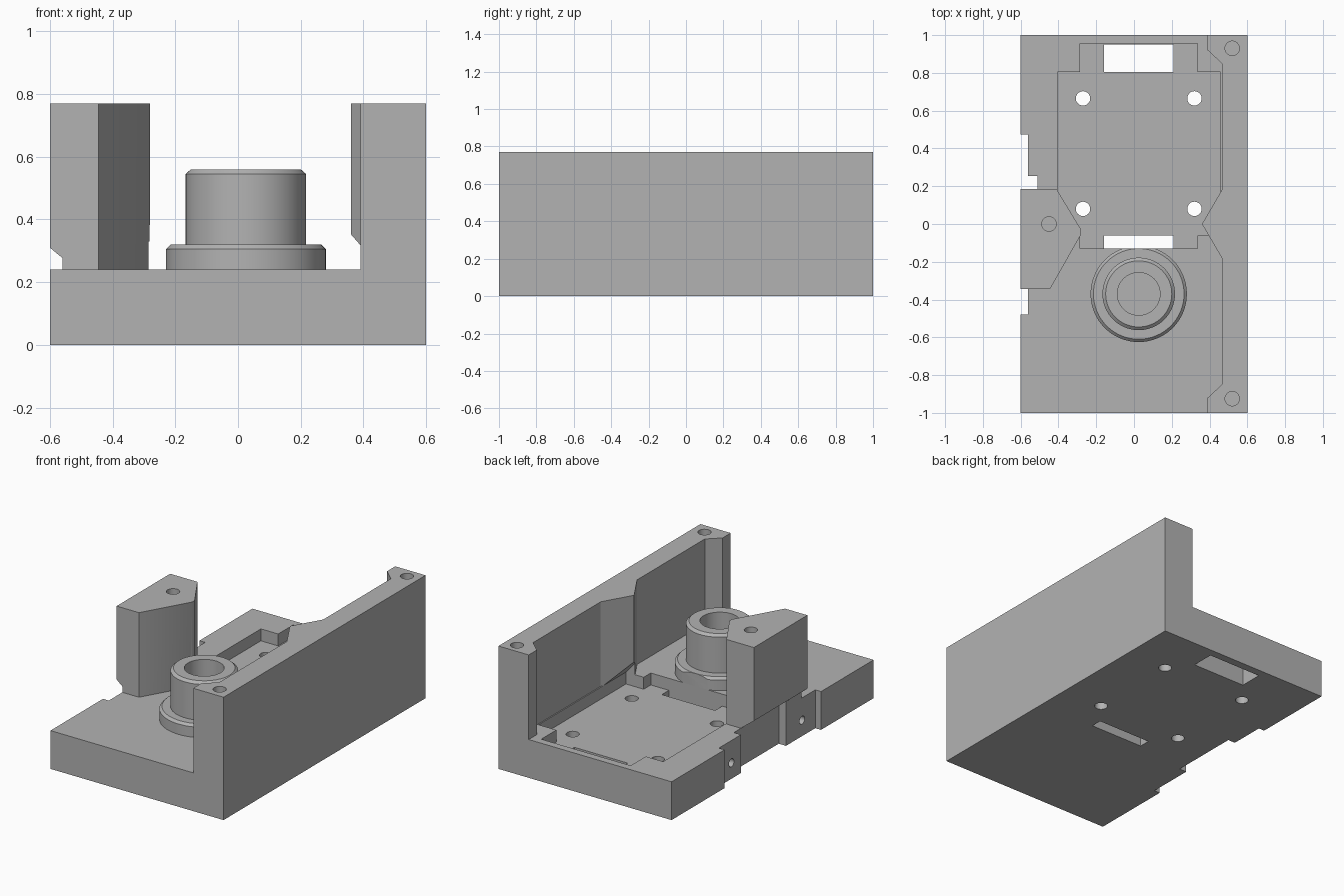
import bpy
import bmesh
import math
from mathutils import Matrix, Vector

cube = bpy.data.objects.get("Cube")
if cube:
    bpy.data.objects.remove(cube)

grey = bpy.data.materials.new("plain grey")
grey.use_nodes = True
colour = (0.45, 0.45, 0.45, 1)
grey.diffuse_color = colour
grey.node_tree.nodes["Principled BSDF"].inputs["Base Color"].default_value = colour


def finish(bm, name):
    bmesh.ops.recalc_face_normals(bm, faces=bm.faces)
    mesh = bpy.data.meshes.new(name)
    bm.to_mesh(mesh)
    bm.free()
    mesh.materials.append(grey)
    obj = bpy.data.objects.new(name, mesh)
    bpy.context.collection.objects.link(obj)
    return obj


def extrude(name, points, vector):
    """Solid made by sweeping a closed 3D outline along a vector."""
    bm = bmesh.new()
    face = bm.faces.new([bm.verts.new(p) for p in points])
    result = bmesh.ops.extrude_face_region(bm, geom=[face], use_keep_orig=True)
    verts = [v for v in result["geom"] if isinstance(v, bmesh.types.BMVert)]
    bmesh.ops.translate(bm, verts=verts, vec=vector)
    return finish(bm, name)


def prism(name, outline, low, high):
    return extrude(name, [(x, y, low) for x, y in outline], (0, 0, high - low))


def box(name, x1, x2, y1, y2, z1, z2):
    return prism(name, [(x1, y1), (x2, y1), (x2, y2), (x1, y2)], z1, z2)


def section(name, profile, y1, y2):
    return extrude(name, [(x, y1, z) for x, z in profile], (0, y2 - y1, 0))


def rod(name, centre, radius, length, axis="Z"):
    bm = bmesh.new()
    turn = Matrix.Rotation(math.pi / 2, 4, "Y") if axis == "X" else Matrix()
    bmesh.ops.create_cone(bm, cap_ends=True, segments=48, radius1=radius,
                          radius2=radius, depth=length,
                          matrix=Matrix.Translation(Vector(centre)) @ turn)
    return finish(bm, name)


def combine(target, tool, operation="DIFFERENCE"):
    bpy.context.view_layer.objects.active = target
    mod = target.modifiers.new("combine", "BOOLEAN")
    mod.operation = operation
    mod.solver = "EXACT"
    mod.object = tool
    bpy.ops.object.modifier_apply(modifier=mod.name)
    bpy.data.objects.remove(tool)


def tidy(obj):
    """Merge coplanar faces and smooth the round surfaces."""
    bm = bmesh.new()
    bm.from_mesh(obj.data)
    bmesh.ops.remove_doubles(bm, verts=bm.verts, dist=0.0001)
    bmesh.ops.dissolve_limit(bm, angle_limit=math.radians(1),
                             verts=bm.verts, edges=bm.edges)
    bm.to_mesh(obj.data)
    bm.free()
    bpy.ops.object.select_all(action="DESELECT")
    obj.select_set(True)
    bpy.context.view_layer.objects.active = obj
    bpy.ops.object.shade_smooth_by_angle(angle=math.radians(30))


TOP, DECK, FLOOR = 0.77, 0.24, 0.165

# Base plate with tall side wall and free-standing pillar
housing = box("housing", -0.6, 0.6, -1, 1, 0, DECK)
wall = prism("side_wall", [(0.6, -1), (0.39, -1), (0.39, -0.92), (0.465, -0.85),
                           (0.465, -0.18), (0.36, 0), (0.465, 0.18),
                           (0.465, 0.85), (0.39, 0.92), (0.39, 1), (0.6, 1)], 0, TOP)
combine(housing, wall, "UNION")
pillar = prism("pillar", [(-0.6, -0.345), (-0.445, -0.345), (-0.28, -0.055),
                          (-0.28, -0.03), (-0.41, 0.185), (-0.6, 0.185)], 0.1, TOP)
combine(housing, pillar, "UNION")

# Board pocket, undercutting the wall and pillar with sloped sides
combine(housing, section("pocket", [(-0.405, FLOOR), (0.458, FLOOR), (0.458, DECK),
                                    (0.345, 0.37), (-0.27, 0.396), (-0.405, DECK)],
                         -0.06, 0.805))


def end_pocket():
    return box("end_pocket", -0.285, 0.335, -0.13, 0.955, FLOOR, 0.33)


combine(housing, end_pocket())

# Slots and screw holes through the pocket floor
for y1, y2 in ((0.805, 0.95), (-0.13, -0.06)):
    combine(housing, box("slot", -0.16, 0.21, y1, y2, -0.1, 0.2))
for x in (-0.27, 0.32):
    for y in (0.08, 0.665):
        combine(housing, rod("floor_hole", (x, y, 0.1), 0.038, 0.4))

# Stepped recess in the outer side, with a sloped top under the pillar
for depth, ceiling, y1, y2 in ((0.56, 0.277, -0.48, 0.475), (0.51, 0.24, -0.19, 0.255)):
    combine(housing, section("side_recess", [(-0.7, -0.1), (-depth, -0.1),
                                             (-depth, ceiling), (-0.6, 0.31),
                                             (-0.7, 0.39)], y1, y2))

# Blind holes in the side and the tops
for y in (-0.35, 0.35):
    combine(housing, rod("side_hole", (-0.56, y, 0.1), 0.025, 0.2, "X"))
for x, y in ((0.52, 0.93), (0.52, -0.925), (-0.45, 0)):
    combine(housing, rod("top_hole", (x, y, TOP), 0.038, 0.4))
tidy(housing)

# Flanged bushing, turned from a profile
bm = bmesh.new()
profile = [(0.113, DECK), (0.255, DECK), (0.255, 0.305), (0.24, 0.32), (0.192, 0.32),
           (0.192, 0.545), (0.175, 0.56), (0.113, 0.56)]
ring = [bm.verts.new((r, 0, z)) for r, z in profile]
edges = [bm.edges.new((a, b)) for a, b in zip(ring, ring[1:] + ring[:1])]
bmesh.ops.spin(bm, geom=ring + edges, cent=(0, 0, 0), axis=(0, 0, 1),
               angle=math.tau, steps=64, use_merge=True)
bmesh.ops.remove_doubles(bm, verts=bm.verts, dist=0.0001)
bmesh.ops.translate(bm, verts=bm.verts, vec=(0.025, -0.37, 0))
bushing = finish(bm, "bushing")
combine(bushing, end_pocket())
tidy(bushing)
